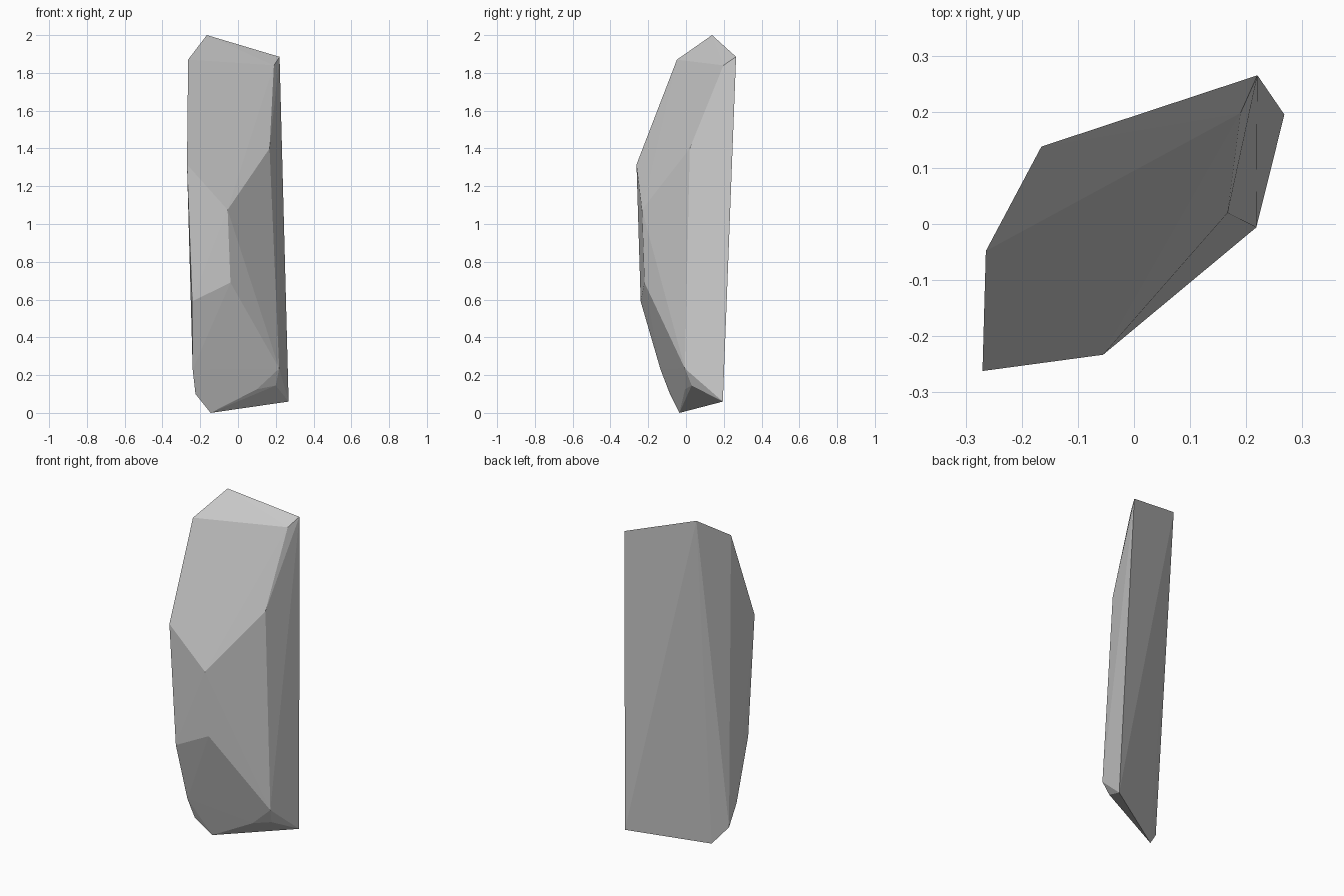
import bpy, bmesh

if "Cube" in bpy.data.objects:
    bpy.data.objects.remove(bpy.data.objects["Cube"])

# Corner points of the faceted stone, grouped from crown to foot
crown = [(-0.165, 0.138, 2.0), (0.22, 0.265, 1.885), (-0.264, -0.048, 1.87), (0.19, 0.198, 1.84)]
belly = [(-0.27, -0.262, 1.315), (0.167, 0.02, 1.40), (-0.055, -0.233, 1.075),
         (-0.04, -0.22, 0.69), (-0.243, -0.24, 0.59)]
foot = [(0.218, -0.006, 0.235), (0.268, 0.195, 0.06), (-0.145, -0.035, 0.0),
        (-0.24, -0.135, 0.23), (-0.225, -0.085, 0.10), (0.10, -0.005, 0.125), (0.20, 0.03, 0.145)]

# Wrap the corners in a convex, flat-faced skin
bm = bmesh.new()
for co in crown + belly + foot:
    bm.verts.new(co)
bmesh.ops.convex_hull(bm, input=bm.verts[:])
bmesh.ops.delete(bm, geom=[v for v in bm.verts if not v.link_faces], context='VERTS')
bmesh.ops.recalc_face_normals(bm, faces=bm.faces[:])

mesh = bpy.data.meshes.new("standing_stone")
bm.to_mesh(mesh)
bm.free()
stone = bpy.data.objects.new("standing_stone", mesh)
bpy.context.collection.objects.link(stone)
